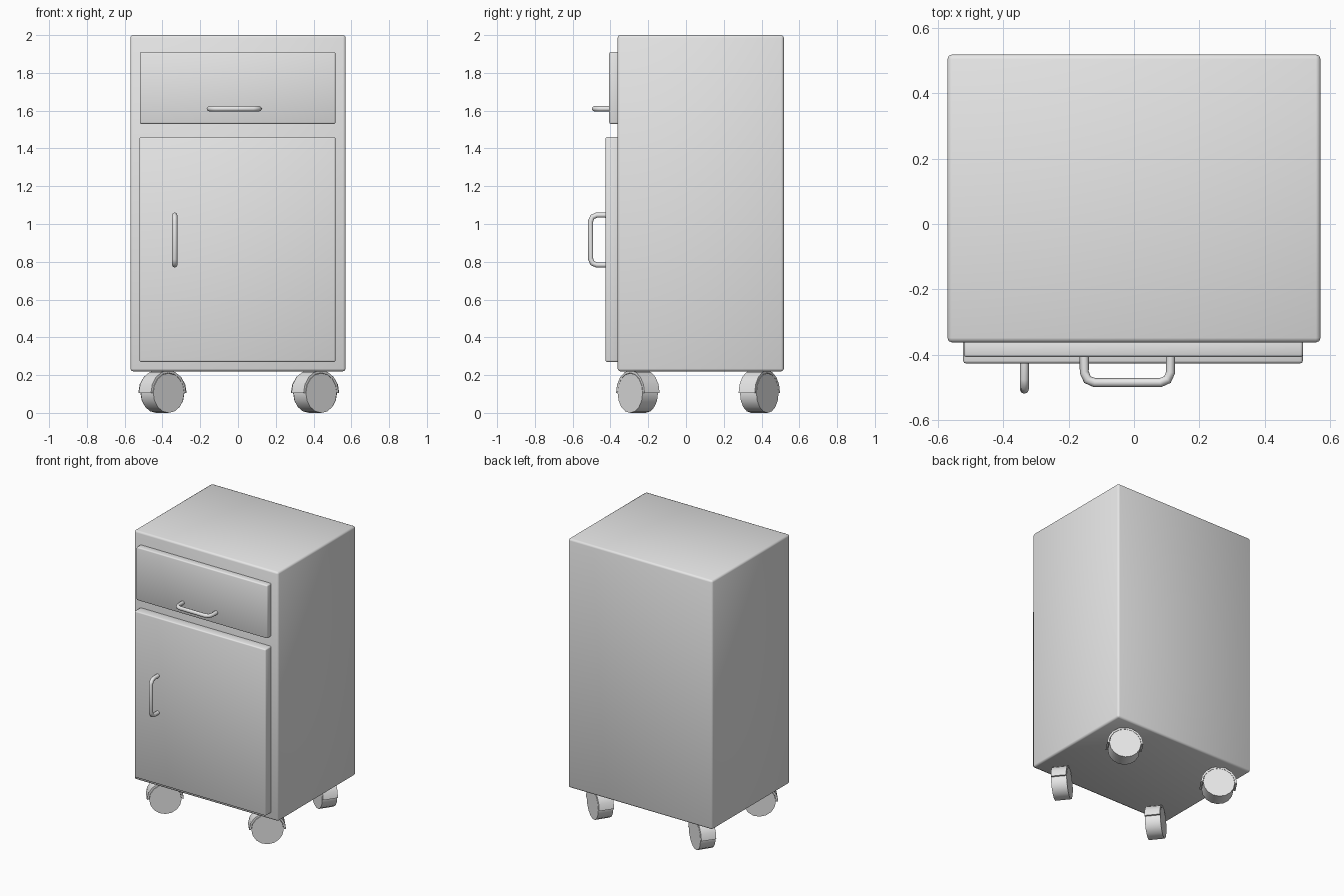
import bpy
import bmesh
from math import cos, sin, pi, radians
from mathutils import Matrix

if "Cube" in bpy.data.objects:
    bpy.data.objects.remove(bpy.data.objects["Cube"], do_unlink=True)

grey = bpy.data.materials.new("light grey metal")
grey.use_nodes = True
grey.diffuse_color = (0.8, 0.8, 0.8, 1)
grey.node_tree.nodes["Principled BSDF"].inputs["Base Color"].default_value = grey.diffuse_color


def select_only(obj):
    bpy.ops.object.select_all(action="DESELECT")
    obj.select_set(True)
    bpy.context.view_layer.objects.active = obj


def add_mesh(name, bm):
    """Turn a bmesh into a named grey object."""
    bmesh.ops.recalc_face_normals(bm, faces=bm.faces[:])
    mesh = bpy.data.meshes.new(name)
    bm.to_mesh(mesh)
    bm.free()
    obj = bpy.data.objects.new(name, mesh)
    bpy.context.collection.objects.link(obj)
    mesh.materials.append(grey)
    return obj


def rounded_box(name, x, y, z, bevel):
    """Box between (min, max) pairs with softened edges."""
    bm = bmesh.new()
    bmesh.ops.create_cube(bm, size=1)
    for v in bm.verts:
        for axis, (low, high) in enumerate((x, y, z)):
            v.co[axis] = low if v.co[axis] < 0 else high
    bmesh.ops.bevel(bm, geom=bm.edges[:], offset=bevel, segments=2,
                    profile=0.5, affect="EDGES")
    obj = add_mesh(name, bm)
    obj.data.shade_smooth()


def handle(name, location, tilt):
    """Bent tube pull, standing out towards -y."""
    half, reach, corner = 0.132, 0.083, 0.032
    side = [(half, 0.01), (half, corner - reach),
            (half - 0.3 * corner, 0.3 * corner - reach), (half - corner, -reach)]
    path = [(-x, y) for x, y in side] + side[::-1]
    curve = bpy.data.curves.new(name, "CURVE")
    curve.dimensions = "3D"
    curve.bevel_depth = 0.014
    curve.bevel_resolution = 2
    curve.use_fill_caps = True
    spline = curve.splines.new("POLY")
    spline.points.add(len(path) - 1)
    for point, (x, y) in zip(spline.points, path):
        point.co = (x, y, 0, 1)
    curve.materials.append(grey)
    obj = bpy.data.objects.new(name, curve)
    bpy.context.collection.objects.link(obj)
    obj.location = location
    obj.rotation_euler.y = tilt
    select_only(obj)
    bpy.ops.object.convert(target="MESH")
    bpy.ops.object.shade_smooth_by_angle(angle=radians(50))


def caster(name, x, y, yaw):
    """Wheel with a half-ring hood; the axle points along the yaw angle."""
    radius, width, steps = 0.105, 0.105, 8
    wheel = bmesh.new()
    bmesh.ops.create_cone(wheel, cap_ends=True, segments=2 * steps, radius1=radius,
                          radius2=radius, depth=width,
                          matrix=Matrix.Rotation(pi / 2, 4, "Y"))
    hood = bmesh.new()
    rings = []
    for i in range(steps + 1):
        a = pi * i / steps
        rings.append([hood.verts.new((s * width * 0.49, r * cos(a), r * sin(a)))
                      for s, r in ((-1, 0.107), (-1, 0.12), (1, 0.12), (1, 0.107))])
    for a, b in zip(rings, rings[1:]):
        for k in range(4):
            n = (k + 1) % 4
            hood.faces.new((a[k], a[n], b[n], b[k]))
    hood.faces.new(rings[0])
    hood.faces.new(rings[-1])
    for part, bm in (("wheel", wheel), ("hood", hood)):
        obj = add_mesh(f"{name}_{part}", bm)
        obj.location = (x, y, radius)
        obj.rotation_euler.z = yaw
        select_only(obj)
        bpy.ops.object.shade_smooth_by_angle(angle=radians(40))


# Cabinet and its two front panels
rounded_box("cabinet_body", (-0.57, 0.57), (-0.362, 0.518), (0.22, 2.0), 0.014)
rounded_box("drawer_front", (-0.52, 0.516), (-0.407, -0.35), (1.53, 1.91), 0.008)
rounded_box("door", (-0.522, 0.516), (-0.426, -0.35), (0.27, 1.46), 0.008)

# Pulls
handle("drawer_handle", (-0.02, -0.402, 1.61), 0)
handle("door_handle", (-0.335, -0.422, 0.915), pi / 2)

# Four swivelled casters
for side, x in (("right", -0.40), ("left", 0.408)):
    caster(f"front_{side}_caster", x, -0.255, radians(-51))
    caster(f"back_{side}_caster", x, 0.388, radians(56))
